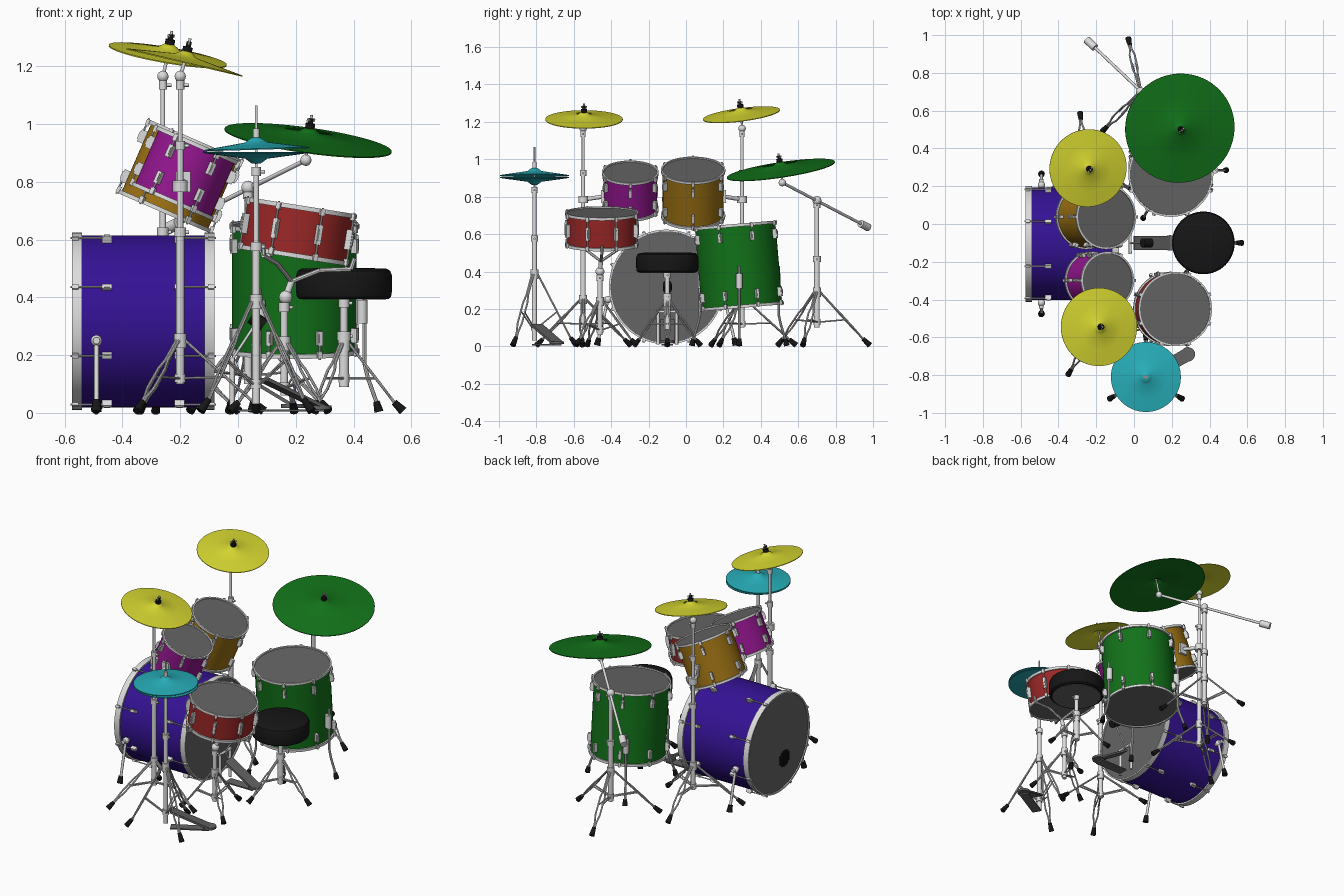
import bpy, bmesh, math
from math import sin, cos, pi, radians
from mathutils import Vector as V, Matrix

if "Cube" in bpy.data.objects:
    bpy.data.objects.remove(bpy.data.objects["Cube"])

COL = dict(chrome=(.72, .72, .72), grey=(.13, .13, .13), black=(.008, .008, .008),
           purple=(.035, .006, .30), magenta=(.30, .008, .28), gold=(.34, .17, .007),
           red=(.33, .02, .02), green=(.006, .17, .01), cyan=(.02, .42, .48),
           yellow=(.66, .66, .03))
MAT = {}
for n, c in COL.items():
    MAT[n] = bpy.data.materials.new(n)
    MAT[n].diffuse_color = (*c, 1)


# ---------- helpers ----------
def finish(name, bm, mat):
    bmesh.ops.remove_doubles(bm, verts=bm.verts, dist=1e-5)
    bmesh.ops.recalc_face_normals(bm, faces=bm.faces)
    me = bpy.data.meshes.new(name)
    bm.to_mesh(me)
    bm.free()
    ob = bpy.data.objects.new(name, me)
    bpy.context.collection.objects.link(ob)
    me.materials.append(MAT[mat])
    bpy.context.view_layer.objects.active = ob
    ob.select_set(True)
    bpy.ops.object.shade_smooth_by_angle(angle=radians(35))
    ob.select_set(False)


def frame(pos, axis):
    return Matrix.Translation(pos) @ V(axis).to_track_quat('Z', 'Y').to_matrix().to_4x4()


def lathe(bm, prof, M, seg=64, closed=False):
    rings = [[bm.verts.new(M @ V((r * cos(2 * pi * i / seg), r * sin(2 * pi * i / seg), z)))
              for i in range(seg)] for r, z in prof]
    pairs = list(zip(rings, rings[1:])) + ([(rings[-1], rings[0])] if closed else [])
    for a, b in pairs:
        for i in range(seg):
            j = (i + 1) % seg
            bm.faces.new((a[i], a[j], b[j], b[i]))


def rod(bm, p, q, r, r2=None, seg=12):
    p, q = V(p), V(q)
    M = Matrix.Translation((p + q) / 2) @ (q - p).to_track_quat('Z', 'Y').to_matrix().to_4x4()
    bmesh.ops.create_cone(bm, cap_ends=True, segments=seg, radius1=r,
                          radius2=r if r2 is None else r2, depth=(q - p).length, matrix=M)


def path(bm, pts, r):
    for a, b in zip(pts, pts[1:]):
        rod(bm, a, b, r, seg=8)


def ball(bm, p, r):
    bmesh.ops.create_uvsphere(bm, u_segments=14, v_segments=8, radius=r,
                              matrix=Matrix.Translation(p))


def box(bm, M, size):
    bmesh.ops.create_cube(bm, size=1, matrix=M @ Matrix.Diagonal((*size, 1)))


def polar(c, r, a, z):
    return V((c[0] + r * cos(a), c[1] + r * sin(a), z))


# ---------- drums ----------
def drum(name, pos, axis, r, depth, mat, lugs, hoop, lug_at, lug_len):
    M, h = frame(pos, axis), depth / 2
    bm = bmesh.new()
    lathe(bm, [(r - .009, -h + .006), (r - .009, h - .006)], M)
    finish(name + "_shell", bm, mat)
    bm = bmesh.new()
    for s in (-1, 1):
        lathe(bm, [(0, s * (h - .007)), (r - .006, s * (h - .007))], M)
    finish(name + "_heads", bm, "grey")
    bm = bmesh.new()
    for s in (-1, 1):
        lathe(bm, [(r - .009, s * h), (r, s * h), (r, s * (h - hoop)),
                   (r - .0095, s * (h - hoop))], M, closed=True)
    for i in range(lugs):
        A = M @ Matrix.Rotation(2 * pi * (i + .5) / lugs, 4, 'Z')
        for s in (-1, 1):
            rod(bm, A @ V((r + .005, 0, s * (h + .004))),
                A @ V((r + .005, 0, s * lug_at)), .0035, seg=8)
            box(bm, A @ Matrix.Translation((r + .003, 0, s * (h - .012))), (.014, .016, .024))
            L = A @ Matrix.Translation((r, 0, s * lug_at))
            box(bm, L, (.024, .017, lug_len))
            box(bm, L, (.032, .011, lug_len * .6))
    finish(name + "_hoops_and_lugs", bm, "chrome")


drum("bass_drum", (-.328, -.105, .317), (1, 0, 0), .307, .495, "purple", 8, .036, .125, .035)
drum("small_tom", (-.184, -.298, .83), (sin(.41), 0, cos(.41)), .152, .225, "magenta", 6, .014, .05, .045)
drum("large_tom", (-.202, .038, .819), (sin(.41), 0, cos(.41)), .172, .277, "gold", 6, .014, .075, .045)
drum("snare_drum", (.204, -.45, .628), (sin(.157), 0, cos(.157)), .197, .182, "red", 8, .016, 0, .07)
drum("floor_tom", (.195, .281, .43), (0, -.085, 1), .225, .45, "green", 8, .016, .155, .05)

# vent grille on the bass drum front head
bm = bmesh.new()
for i in range(-3, 4):
    box(bm, Matrix.Translation((-.571, -.165 + i * .014, .2)),
        (.004, .009, 2 * math.sqrt(.05 ** 2 - (i * .014) ** 2)))
finish("bass_head_grille", bm, "black")

# ---------- stands: chrome and rubber gathered per stand ----------
def tripod(ch, ru, c, hub, low, spread, angles, gap=.009):
    rod(ch, (*c[:2], hub - .025), (*c[:2], hub + .025), .021)
    rod(ch, (*c[:2], low - .015), (*c[:2], low + .015), .019)
    for deg in angles:
        a = radians(deg)
        side = V((-sin(a), cos(a), 0))
        top, foot = polar(c, .018, a, hub), polar(c, spread - .02, a, .022)
        for s in (-1, 1):
            path(ch, [top.lerp(foot, t) + side * s * gap * w
                      for t, w in ((0, .6), (.3, .6), (.42, 1.5), (.72, 1.5), (.85, .5), (1, .5))], .005)
            rod(ch, polar(c, .015, a, low) + side * s * .006, top.lerp(foot, .55) + side * s * gap, .004, seg=8)
        rod(ru, top.lerp(foot, .93), polar(c, spread, a, .006), .011, .016)


def cymbal(name, pos, axis, r, mat, rise=.022, nut=True):
    M = frame(pos, axis)
    top = [(0, rise + .018), (.016, rise + .016), (.03, rise + .006), (.038, rise),
           (r * .6, rise * .5), (r, 0)]
    bm = bmesh.new()
    lathe(bm, top + [(x, z - .004) for x, z in reversed(top)], M)
    finish(name, bm, mat)
    if nut:
        bm = bmesh.new()
        rod(bm, M @ V((0, 0, rise + .014)), M @ V((0, 0, rise + .032)), .017)
        rod(bm, M @ V((0, 0, rise + .03)), M @ V((0, 0, rise + .05)), .009)
        finish(name + "_felt", bm, "black")
        bm = bmesh.new()
        rod(bm, M @ V((0, 0, -.03)), M @ V((0, 0, rise + .062)), .005)
        box(bm, M @ Matrix.Translation((0, 0, rise + .044)), (.034, .006, .01))
        finish(name + "_wing_nut", bm, "chrome")


def column(ch, c, stages):
    """Stacked tubes with a collar and side screw at each joint: (z0, z1, r)."""
    for z0, z1, r in stages:
        rod(ch, (*c, z0), (*c, z1), r)
        rod(ch, (*c, z1 - .02), (*c, z1 + .012), r + .006)
        rod(ch, (c[0], c[1], z1 - .005), (c[0] + .03, c[1], z1 - .005), .006)


# two tall cymbal stands, each carrying a tom on a side arm
for name, c, cym, ax, angs, arm in (
        ("rear", (-.26, .30), (-.243, .296, 1.24), (.17, -.13, 1), (95, 215, 335), (-.21, .205, .80)),
        ("front", (-.20, -.55), (-.185, -.545, 1.215), (.235, 0, 1), (119, 239, 359), (-.19, -.445, .80))):
    ch, ru = bmesh.new(), bmesh.new()
    tripod(ch, ru, c, .25, .12, .29, angs)
    column(ch, c, ((.1, .63, .014), (.63, .93, .011), (.93, 1.14, .008)))
    ball(ch, (*c, 1.165), .02)
    rod(ch, (*c, 1.165), cym, .006)
    rod(ch, (*c, .765), (*c, .805), .026)
    rod(ch, (*c, .785), arm, .011)
    box(ch, Matrix.Translation(arm), (.05, .02, .07))
    finish(name + "_cymbal_stand", ch, "chrome")
    finish(name + "_cymbal_stand_feet", ru, "black")
    cymbal(name + "_crash_cymbal", cym, ax, .207, "yellow")

# boom stand with the ride cymbal
ch, ru = bmesh.new(), bmesh.new()
c = (.035, .70)
tripod(ch, ru, c, .29, .13, .29, (103, 226, 345))
column(ch, c, ((.1, .47, .015), (.47, .76, .012)))
ball(ch, (*c, .78), .024)
tip, tail = V((.235, .515, .875)), V((-.25, .975, .635))
rod(ch, tip, tail, .008)
rod(ch, tail.lerp(tip, .09), tail, .021)
ball(ch, tip, .02)
rod(ch, tip, (.243, .507, .95), .006)
finish("boom_stand", ch, "chrome")
finish("boom_stand_feet", ru, "black")
cymbal("ride_cymbal", (.243, .507, .945), (.14, -.15, 1), .292, "green", .026)

# hi-hat
ch, ru = bmesh.new(), bmesh.new()
c = (.063, -.81)
tripod(ch, ru, c, .385, .1, .225, (90, 211, 329))
column(ch, c, ((.03, .58, .014), (.58, .84, .010)))
rod(ch, (*c, .84), (*c, 1.065), .005)
rod(ch, (*c, .95), (*c, .985), .011)
finish("hi_hat_stand", ch, "chrome")
finish("hi_hat_stand_feet", ru, "black")
cymbal("hi_hat_top", (*c, .915), (-.03, 0, 1), .185, "cyan", .022, False)
cymbal("hi_hat_bottom", (*c, .9), (0, 0, -1), .185, "cyan", .02, False)


# ---------- pedals ----------
def board(name, toe, heel, w):
    toe, heel = V(toe), V(heel)
    d = toe - heel
    x = d.normalized()
    y = V((0, 0, 1)).cross(x).normalized()
    R = Matrix((x, y, x.cross(y))).transposed().to_4x4()
    bm = bmesh.new()
    box(bm, Matrix.Translation((toe + heel) / 2) @ R, (d.length, w, .012))
    rod(bm, heel + V((0, 0, -.008)), heel + V((0, 0, .006)), w * .55, seg=20)
    flat = V((d.x, d.y, 0))
    F = Matrix((flat.normalized(), y, V((0, 0, 1)))).transposed().to_4x4()
    box(bm, Matrix.Translation(V((*((toe + heel) / 2).xy, .008))) @ F, (flat.length, w * .8, .008))
    finish(name, bm, "grey")


board("hi_hat_pedal", (.09, -.80, .115), (.285, -.69, .02), .07)
board("bass_pedal", (.0, -.1, .14), (.19, -.1, .025), .075)
bm = bmesh.new()
for s in (-1, 1):
    rod(bm, (-.02, -.1 + s * .05, .01), (-.02, -.1 + s * .05, .19), .009)
rod(bm, (-.02, -.16, .185), (-.02, -.04, .185), .008)
rod(bm, (-.02, -.1, .185), (.065, -.1, .315), .005)
rod(bm, (-.015, -.1, .19), (.005, -.1, .14), .004)
finish("bass_pedal_frame", bm, "chrome")
bm = bmesh.new()
rod(bm, (.045, -.1, .333), (.09, -.1, .303), .024, seg=20)
finish("bass_pedal_beater", bm, "black")

# ---------- snare stand with basket ----------
ch, ru = bmesh.new(), bmesh.new()
c = (.16, -.46)
tripod(ch, ru, c, .24, .09, .2, (80, 200, 320))
column(ch, c, ((.06, .37, .013),))
ball(ch, (.165, -.46, .40), .024)
hub = V((.185, -.455, .455))
rod(ch, (.165, -.46, .40), hub, .012)
S = frame((.204, -.45, .628), (sin(.157), 0, cos(.157)))
for k in range(3):
    a = radians(30 + 120 * k)
    path(ch, [hub] + [S @ V((r * cos(a), r * sin(a), z))
                      for r, z in ((.10, -.12), (.205, -.1), (.212, -.06))], .008)
finish("snare_stand", ch, "chrome")
finish("snare_stand_feet", ru, "black")

# ---------- seat ----------
bm = bmesh.new()
c = (.367, -.1)
lathe(bm, [(0, .395), (.155, .395), (.163, .402), (.166, .42), (.166, .475), (.16, .492),
           (.145, .5), (0, .503)], Matrix.Translation((*c, 0)))
finish("seat", bm, "black")
bm = bmesh.new()
lathe(bm, [(0, .392), (.145, .392), (.145, .397)], Matrix.Translation((*c, 0)))
finish("seat_underside", bm, "grey")
ch, ru = bmesh.new(), bmesh.new()
tripod(ch, ru, c, .24, .12, .205, (0, 120, 240))
column(ch, c, ((.09, .27, .018), (.27, .385, .013)))
finish("seat_stand", ch, "chrome")
finish("seat_stand_feet", ru, "black")

# ---------- floor tom legs and bass drum spurs ----------
ch, ru = bmesh.new(), bmesh.new()
for deg in (0, 120, 240):
    a, c = radians(deg), (.195, .285)
    path(ch, [polar(c, .243, a, z) for z in (.43, .17)] +
         [polar(c, .255, a, .12), polar(c, .287, a, .03)], .007)
    rod(ch, polar(c, .235, a, .31), polar(c, .235, a, .39), .018)
    rod(ru, polar(c, .284, a, .04), polar(c, .293, a, .004), .011, .016)
for s in (-1, 1):
    p, q = V((-.49, -.105 + s * .312, .25)), V((-.49, -.105 + s * .365, .03))
    rod(ch, p, q, .008)
    ball(ch, p, .02)
    rod(ch, p - V((0, s * .03, 0)), p + V((0, s * .03, 0)), .012)
    rod(ru, p.lerp(q, .93), q + V((0, s * .006, -.025)), .013, .018)
finish("drum_legs", ch, "chrome")
finish("drum_leg_feet", ru, "black")

for m in bpy.data.materials:
    if m.users and not m.is_grease_pencil:
        m.use_nodes = True
        m.node_tree.nodes["Principled BSDF"].inputs["Base Color"].default_value = m.diffuse_color
